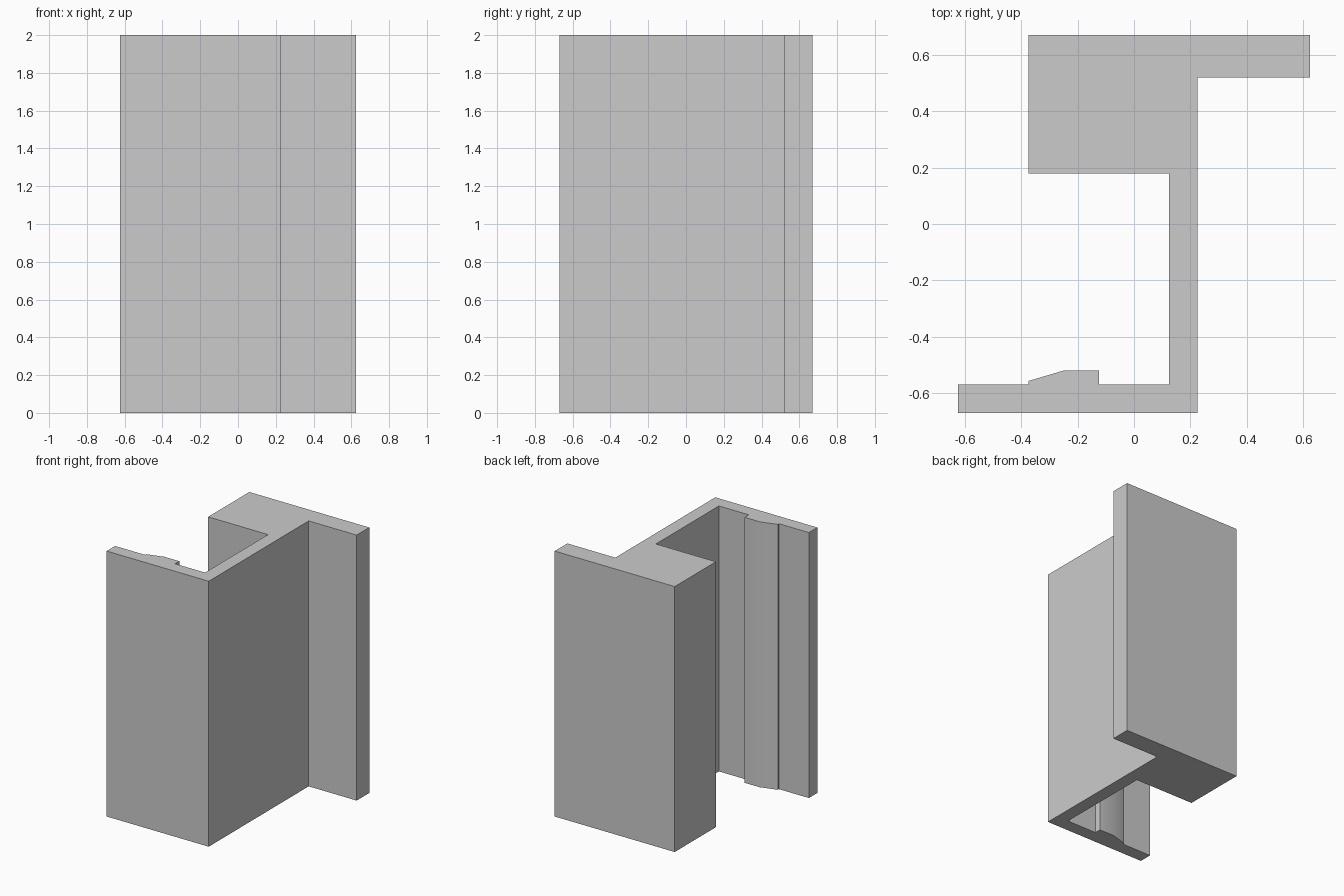
import bpy
import bmesh

LENGTH = 2.0

cube = bpy.data.objects.get("Cube")
if cube:
    bpy.data.objects.remove(cube, do_unlink=True)

# Plain grey finish
grey = bpy.data.materials.new("plain_grey")
grey.use_nodes = True
colour = (0.6, 0.6, 0.6, 1)
grey.diffuse_color = colour
grey.node_tree.nodes["Principled BSDF"].inputs["Base Color"].default_value = colour

# Cross-section: back flange and block, web, front flange with a wedge rib
outline = [
    (-0.625, -0.67), (0.225, -0.67),                    # front face
    (0.225, 0.52), (0.625, 0.52), (0.625, 0.67),        # web and back flange
    (-0.375, 0.67), (-0.375, 0.18), (0.125, 0.18),      # solid block
    (0.125, -0.57), (-0.125, -0.57),                    # inside of the web
    (-0.125, -0.52), (-0.25, -0.52), (-0.375, -0.557),  # wedge rib
    (-0.375, -0.57), (-0.625, -0.57),                   # front flange lip
]

# Extrude the section upwards
bm = bmesh.new()
base = bm.faces.new([bm.verts.new((x, y, 0)) for x, y in outline])
top = bmesh.ops.extrude_face_region(bm, geom=[base], use_keep_orig=True)["geom"]
bmesh.ops.translate(bm, vec=(0, 0, LENGTH),
                    verts=[v for v in top if isinstance(v, bmesh.types.BMVert)])
bmesh.ops.recalc_face_normals(bm, faces=bm.faces)

mesh = bpy.data.meshes.new("frame_profile")
bm.to_mesh(mesh)
bm.free()
mesh.materials.append(grey)
profile = bpy.data.objects.new("frame_profile", mesh)
bpy.context.collection.objects.link(profile)

# Soften the rib slope, keep the other corners crisp
bpy.context.view_layer.objects.active = profile
profile.select_set(True)
bpy.ops.object.shade_smooth_by_angle(angle=0.52)
